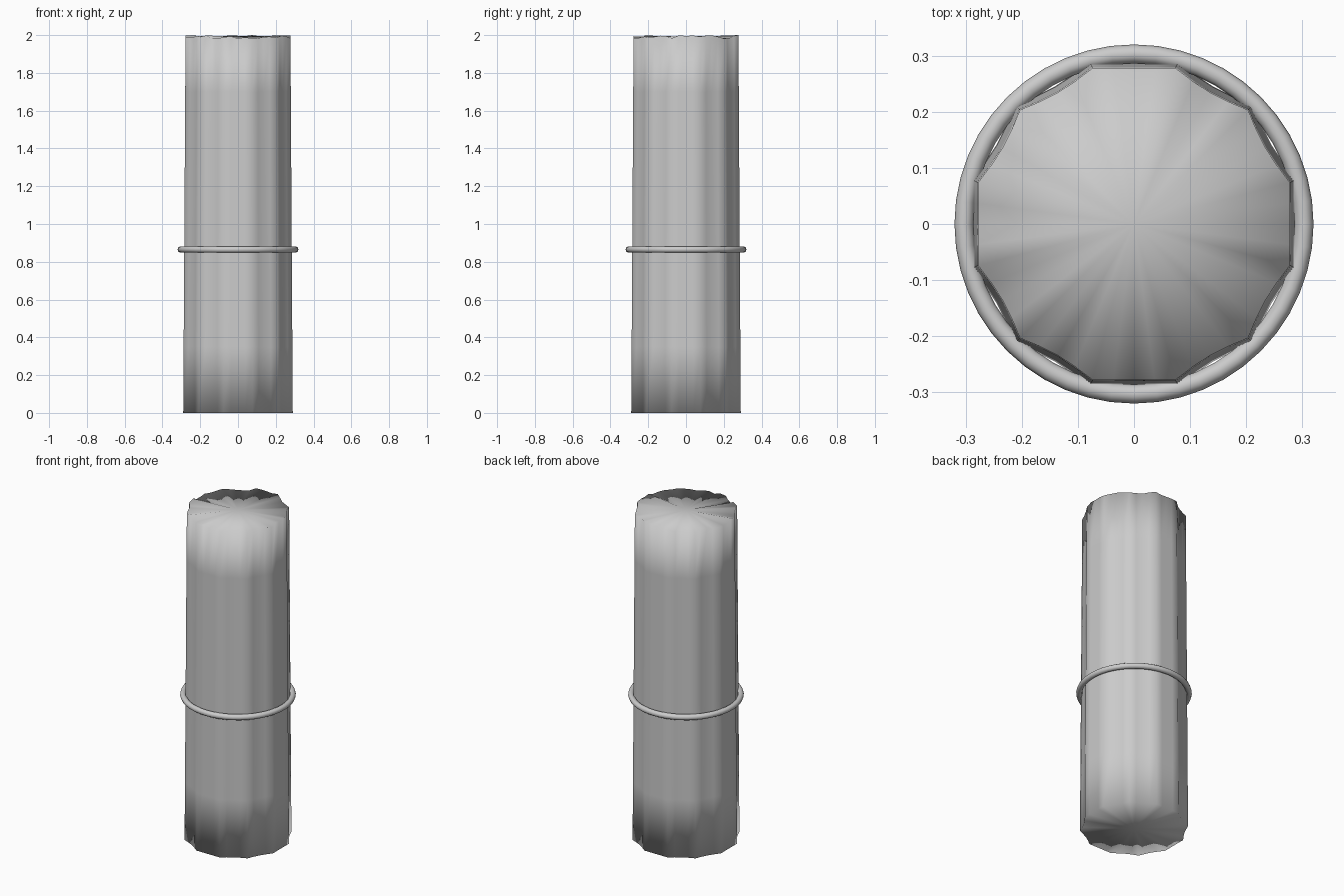
import bpy, bmesh, math, random

if "Cube" in bpy.data.objects:
    bpy.data.objects.remove(bpy.data.objects["Cube"])

random.seed(4)
SIDES = 48


def radius(i):
    # twelve blunt ridges; hollows between them, flat on the main axes
    a = i * 360 / SIDES
    t = (a - 15) % 30 / 30
    off = abs(t - 0.5) * 30
    flat = 0.29 * math.cos(math.radians(15)) / math.cos(math.radians(off))
    on_axis = min(a % 90, 90 - a % 90) < 15
    dent = 0 if on_axis else 0.007 * math.sin(math.pi * t)
    return flat - dent


# fluted stone shaft with a chipped top
bm = bmesh.new()
rings = []
for z in (0, 0.35, 0.85, 1.3, 1.7, 2):
    scale = 1.035 - 0.022 * z
    ring = []
    for i in range(SIDES):
        a = 2 * math.pi * i / SIDES
        r = radius(i) * scale
        h = z
        if z == 2:
            h = 2 - random.uniform(0, 0.02)
        ring.append(bm.verts.new((r * math.cos(a), r * math.sin(a), h)))
    rings.append(ring)
rings[-1][10].co.z = 2
for lo, hi in zip(rings, rings[1:]):
    for i in range(SIDES):
        j = (i + 1) % SIDES
        bm.faces.new((lo[i], lo[j], hi[j], hi[i]))

# end caps fanned to the centre
top = bm.verts.new((0, 0, 1.99))
bottom = bm.verts.new((0, 0, 0))
for i in range(SIDES):
    j = (i + 1) % SIDES
    bm.faces.new((rings[-1][i], rings[-1][j], top))
    bm.faces.new((rings[0][j], rings[0][i], bottom))
for f in bm.faces:
    f.smooth = True
mesh = bpy.data.meshes.new("shaft")
bm.to_mesh(mesh)
bm.free()
bpy.context.collection.objects.link(bpy.data.objects.new("shaft", mesh))

# round band around the shaft
bpy.ops.mesh.primitive_torus_add(location=(0, 0, 0.865), major_radius=0.303,
                                 minor_radius=0.017, major_segments=48,
                                 minor_segments=10)
bpy.context.object.name = "band"
bpy.ops.object.shade_smooth()
